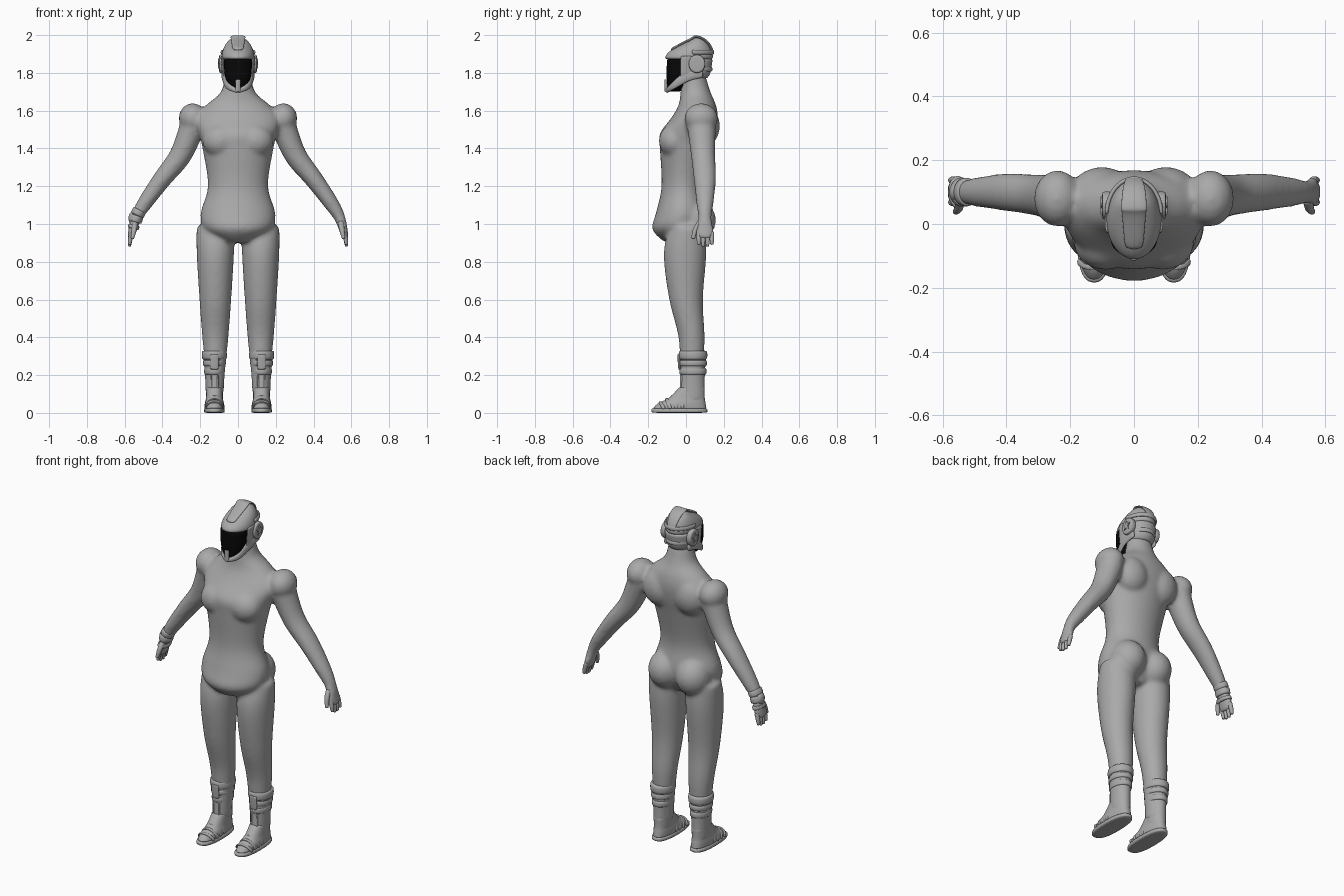
import bpy
import bmesh
from math import sin, cos, pi, copysign
from mathutils import Vector, Matrix

start_cube = bpy.data.objects.get("Cube")
if start_cube:
    bpy.data.objects.remove(start_cube, do_unlink=True)

X, Y, Z = Vector((1, 0, 0)), Vector((0, 1, 0)), Vector((0, 0, 1))


def material(name, level):
    colour = (level, level, level, 1)
    mat = bpy.data.materials.new(name)
    mat.use_nodes = True
    mat.diffuse_color = colour
    mat.node_tree.nodes["Principled BSDF"].inputs["Base Color"].default_value = colour
    return mat


grey = material("suit grey", .4)
black = material("visor black", .002)


def refine(stations, steps=4):
    """Pass a smooth curve through a few key stations."""
    keys = [Vector(s) for s in stations]
    keys = [keys[0], *keys, keys[-1]]
    fine = []
    for before, a, b, after in zip(keys, keys[1:], keys[2:], keys[3:]):
        for i in range(steps):
            t = i / steps
            leave, arrive = (b - before) / 2, (after - a) / 2
            bend = (b - a) * 3 - leave * 2 - arrive
            twist = (a - b) * 2 + leave + arrive
            fine.append(a + leave * t + bend * t ** 2 + twist * t ** 3)
    return fine + [keys[-1]]


def ring(centre, side, depth, power=1, count=24):
    """Closed oval outline; a power below one squares it off."""
    points = []
    for i in range(count):
        angle = 2 * pi * i / count
        c, s = (copysign(abs(v) ** power, v) for v in (cos(angle), sin(angle)))
        points.append(Vector(centre) + side * c + depth * s)
    return points


def loft(bm, rings):
    rows = [[bm.verts.new(p) for p in outline] for outline in rings]
    for low, high in zip(rows, rows[1:]):
        for i in range(len(low)):
            j = (i + 1) % len(low)
            bm.faces.new((low[i], low[j], high[j], high[i]))
    bm.faces.new(rows[0][::-1])
    bm.faces.new(rows[-1])


def slabs(bm, sections, x=0, power=1):
    """Stack of level outlines: height, half width, front and back."""
    loft(bm, [ring((x, (front + back) / 2, z), X * half, Y * (back - front) / 2, power)
              for z, half, front, back in sections])


def tube(bm, stations, ref):
    """Tube through x, y, z, thickness, width; the width lies along ref."""
    points = [Vector(s[:3]) for s in stations]
    rings = []
    for i, (*_, thick, wide) in enumerate(stations):
        along = points[min(i + 1, len(points) - 1)] - points[max(i - 1, 0)]
        along.normalize()
        across = (ref - along * ref.dot(along)).normalized()
        rings.append(ring(points[i], across.cross(along) * thick, across * wide))
    loft(bm, rings)


def pill(bm, start, end, thick, wide, ref):
    """Straight band or plate with rounded rims."""
    stations = []
    for t in (-1, -.9, 0, .9, 1):
        swell = 1 - .1 * t ** 8
        spot = Vector(start).lerp(Vector(end), (t + 1) / 2)
        stations.append((*spot, thick * swell, wide * swell))
    tube(bm, stations, ref)


def blob(bm, centre, radii):
    place = Matrix.Translation(centre) @ Matrix.Diagonal((*radii, 1))
    bmesh.ops.create_uvsphere(bm, u_segments=24, v_segments=14, radius=1, matrix=place)


def finish(name, bm, mat=grey, mirror=False, subdivide=True):
    bmesh.ops.recalc_face_normals(bm, faces=bm.faces[:])
    for face in bm.faces:
        face.smooth = subdivide
    mesh = bpy.data.meshes.new(name)
    bm.to_mesh(mesh)
    bm.free()
    mesh.materials.append(mat)
    obj = bpy.data.objects.new(name, mesh)
    bpy.context.collection.objects.link(obj)
    if mirror:
        obj.modifiers.new("mirror", "MIRROR").use_mirror_merge = False
    if subdivide:
        obj.modifiers.new("subdivide", "SUBSURF").levels = 1
    return obj


# Body: torso, limbs and muscle masses fused into one smooth skin
body = bmesh.new()
slabs(body, refine([
    (.9, .08, -.11, .06), (.97, .18, -.18, .1), (1.06, .2, -.16, .12), (1.2, .16, -.13, .1),
    (1.4, .19, -.14, .14), (1.48, .21, -.14, .16), (1.56, .23, -.08, .17),
    (1.63, .17, -.04, .16), (1.7, .09, -.03, .13), (1.8, .07, -.02, .1)]))
for s in (1, -1):
    # Leg
    slabs(body, refine([
        (1, .1, -.08, .1), (.85, .1, -.12, .11), (.6, .085, -.09, .09),
        (.4, .07, -.04, .1), (.2, .05, -.03, .09), (.1, .045, -.03, .09)]), x=s * .12)
    # Arm and palm
    tube(body, refine([(s * x, y, z, thick, wide) for x, y, z, thick, wide in (
        (.23, .08, 1.55, .07, .08), (.3, .09, 1.37, .06, .065), (.4, .1, 1.24, .05, .06),
        (.5, .1, 1.1, .04, .045), (.54, .1, 1.03, .03, .035), (.56, .1, .96, .022, .05),
        (.57, .1, .92, .018, .04))]), Y)
    # Shoulder, shoulder blade, chest and buttock
    blob(body, (s * .24, .08, 1.56), (.075, .09, .08))
    blob(body, (s * .1, .1, 1.52), (.1, .08, .11))
    blob(body, (s * .09, -.06, 1.44), (.1, .085, .09))
    blob(body, (s * .09, .05, 1.02), (.1, .11, .11))
skin = finish("body", body)
fuse = skin.modifiers.new("fuse", "REMESH")
fuse.mode = "VOXEL"
fuse.voxel_size = .011
fuse.use_smooth_shade = True
relax = skin.modifiers.new("relax", "SMOOTH")
relax.factor = .5
relax.iterations = 8

# Fingers and thumbs
fingers = bmesh.new()
for i in range(4):
    y = .068 + .023 * i
    tip = .89 if i in (0, 3) else .88
    tube(fingers, refine([(.56, y, .96, .012, .012), (.57, y, .92, .012, .012),
                          (.575, y, tip, .008, .008)]), Y)
tube(fingers, refine([(.545, .08, 1.01, .016, .018), (.55, .05, .97, .014, .014),
                      (.56, .037, .92, .009, .009)]), Y)
finish("fingers", fingers, mirror=True)

# Wrist device on the right arm
bracelet = bmesh.new()
pill(bracelet, (-.52, .1, 1.075), (-.535, .1, 1.045), .038, .046, Y)
pill(bracelet, (-.535, .1, 1.045), (-.546, .1, 1.01), .037, .047, Y)
pill(bracelet, (-.55, .1, .995), (-.555, .1, .975), .031, .052, Y)
blob(bracelet, (-.56, .1, 1.03), (.02, .03, .035))
finish("wrist_device", bracelet)

# Boots: shaft, cuff bands, front strips and front panel
boots = bmesh.new()
slabs(boots, refine([(.05, .044, -.04, .1), (.2, .05, -.03, .1), (.33, .064, -.035, .11)]), x=.125)
for i, tall in enumerate((.018, .016, .024)):
    middle = Vector((.125, .037, .22 + .043 * i))
    pill(boots, middle - Z * tall, middle + Z * tall, .056 + .006 * i, .074 + .002 * i, Y)
for x in (.107, .143):
    pill(boots, (x, -.025, .08), (x, -.025, .2), .008, .006, X)
pill(boots, (.125, -.032, .23), (.125, -.038, .31), .009, .024, X)
finish("boots", boots, mirror=True)

# Shoes: sole, upper and instep straps
shoes = bmesh.new()
slabs(shoes, [(z, .055 - rim, rim - .185, .115 - rim)
              for z, rim in ((0, .004), (.003, 0), (.021, 0), (.025, .004))], x=.125, power=.8)
slabs(shoes, refine([(.02, .05, -.18, .11), (.05, .05, -.15, .105), (.08, .045, -.09, .1),
                     (.14, .042, -.033, .1)]), x=.125, power=.85)
for i in range(4):
    arc = [(cos(a), sin(a)) for a in (pi * k / 8 for k in range(9))]
    tube(shoes, [(.125 + .05 * c, .033 * i - .115 - .02 * h, .02 + (.037 + .018 * i) * h,
                  .005, .01) for c, h in arc], Y)
finish("shoes", shoes, mirror=True)


# Helmet shell: the dome overhangs the face as a brow
def dome_y(c):
    return .045 - (.16 * c ** 3 if c > 0 else .1 * c)


def dome_z(angle):
    return 1.875 + .117 * sin(angle)


shell = bmesh.new()
slabs(shell, [(dome_z(a), .088 * cos(a), dome_y(cos(a)), dome_y(-cos(a)))
              for a in (pi / 2 * (k / 10 - .05) for k in range(11))])
slabs(shell, refine([(1.77, .06, -.02, .11), (1.8, .078, -.03, .13), (1.88, .086, -.04, .143)]))
finish("helmet_shell", shell)

# Visor
visor = bmesh.new()
slabs(visor, refine([(1.7, .025, -.095, -.03), (1.74, .056, -.1, 0), (1.8, .072, -.104, .02),
                     (1.88, .075, -.1, .02)]), power=.9)
finish("visor", visor, mat=black)

# Jaw guard and cheek frames
jaw = bmesh.new()
tube(jaw, refine([(.075, .09, 1.795, .01, .02), (.077, .01, 1.783, .01, .026),
                  (.053, -.07, 1.73, .01, .018), (-.002, -.104, 1.702, .01, .01)]), Z)
pill(jaw, (.084, .004, 1.89), (.074, .004, 1.77), .009, .034, Y)
finish("jaw_guard", jaw, mirror=True)

# Chin vent, crest and bands around the back of the head
trim = bmesh.new()
pill(trim, (0, -.106, 1.7), (0, -.106, 1.765), .009, .014, X)
tube(trim, [(0, dome_y(cos(a)), dome_z(a), .008, .02 + .02 * sin(a))
            for a in (.4 + .16 * k for k in range(17))], X)
for z, size in ((1.82, .92), (1.91, 1)):
    tube(trim, [(size * .086 * cos(a), .03 + size * .113 * sin(a), z, .007, .012)
                for a in (pi * k / 16 for k in range(17))], Z)
finish("crest_and_bands", trim)

# Ear discs, each with a raised star
ears = bmesh.new()
hub = Vector((.07, .058, 1.848))
pill(ears, hub, hub + X * .03, .05, .045, Y)
finish("ear_discs", ears, mirror=True)
stars = bmesh.new()
spokes = [hub + (Y * sin(i * pi / 5) + Z * cos(i * pi / 5)) * (.014 if i % 2 else .029)
          for i in range(10)]
loft(stars, [[p + X * out for p in spokes] for out in (.02, .035)])
finish("ear_stars", stars, mirror=True, subdivide=False)
